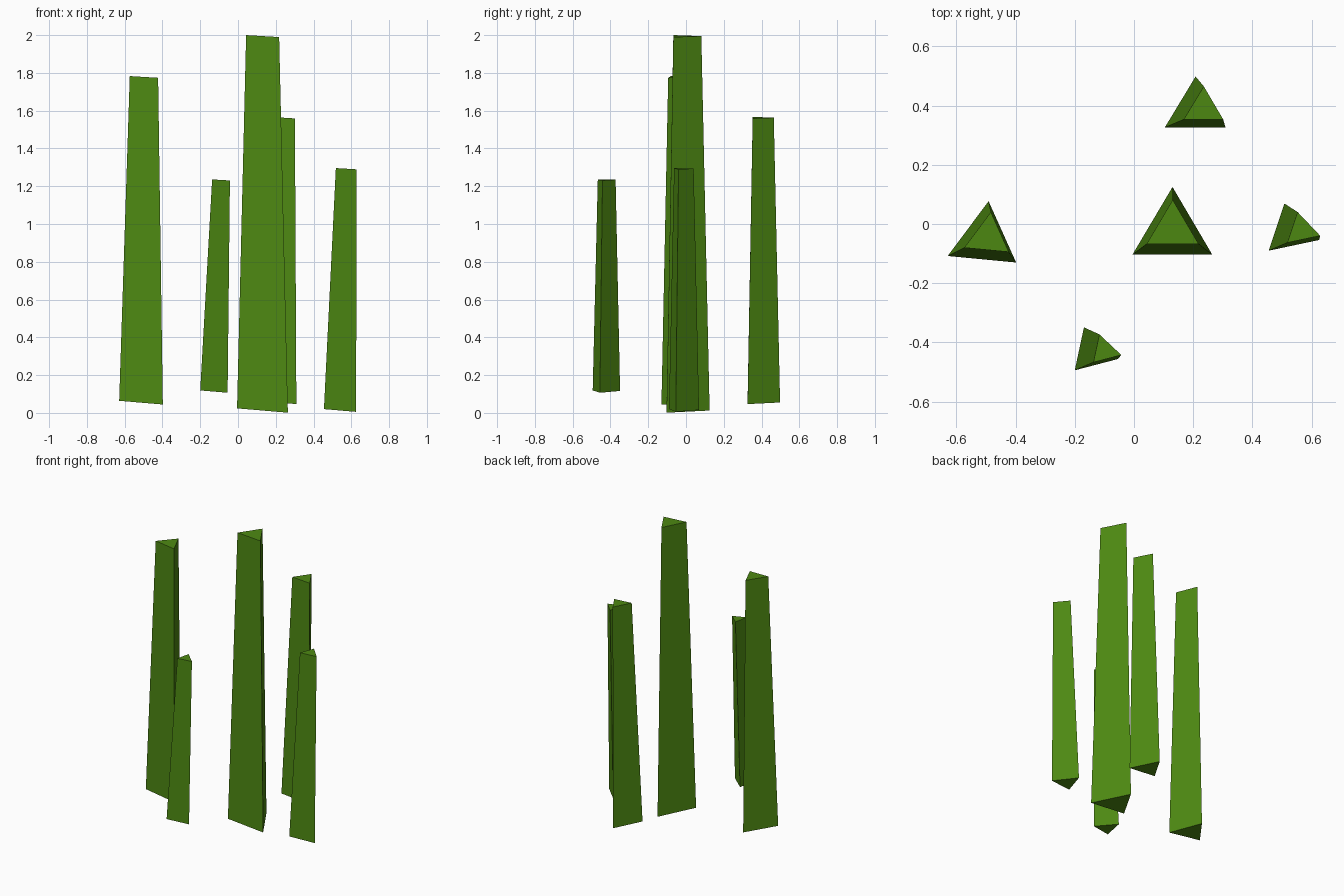
import bpy, bmesh

if "Cube" in bpy.data.objects:
    bpy.data.objects.remove(bpy.data.objects["Cube"])

green = bpy.data.materials.new("grass_green")
green.diffuse_color = (0.075, 0.25, 0.006, 1)
green.use_nodes = True
green.node_tree.nodes["Principled BSDF"].inputs["Base Color"].default_value = green.diffuse_color

TAPER = 0.65        # tip size relative to base
BASE_SLOPE = 0.085  # caps drop slightly towards +x
TIP_SLOPE = 0.06


def blade(name, base, base_z, tip_corner, tip_z):
    """Tapered three-sided blade; base and tip triangles are similar."""
    bm = bmesh.new()
    x0, y0 = base[0]
    bottom, top = [], []
    for x, y in base:
        dx, dy = x - x0, y - y0
        bottom.append(bm.verts.new((x, y, base_z - BASE_SLOPE * dx)))
        top.append(bm.verts.new((tip_corner[0] + TAPER * dx,
                                 tip_corner[1] + TAPER * dy,
                                 tip_z - TIP_SLOPE * TAPER * dx)))
    # caps and sides
    bm.faces.new(bottom[::-1])
    bm.faces.new(top)
    for i in range(3):
        j = (i + 1) % 3
        bm.faces.new((bottom[i], bottom[j], top[j], top[i]))
    bmesh.ops.recalc_face_normals(bm, faces=bm.faces)
    mesh = bpy.data.meshes.new(name)
    bm.to_mesh(mesh)
    bm.free()
    mesh.materials.append(green)
    bpy.context.collection.objects.link(bpy.data.objects.new(name, mesh))


# five separate blades: base triangle, base height, tip corner, tip height
blade("center_blade", [(-0.005, -0.103), (0.264, -0.103), (0.13, 0.125)],
      0.024, (0.043, -0.067), 2.0)
blade("left_blade", [(-0.629, -0.108), (-0.398, -0.13), (-0.491, 0.077)],
      0.064, (-0.573, -0.08), 1.783)
blade("back_blade", [(0.104, 0.326), (0.309, 0.326), (0.208, 0.498)],
      0.064, (0.168, 0.353), 1.567)
blade("right_blade", [(0.455, -0.09), (0.625, -0.054), (0.508, 0.069)],
      0.02, (0.518, -0.063), 1.296)
blade("front_blade", [(-0.2, -0.494), (-0.055, -0.456), (-0.169, -0.349)],
      0.119, (-0.137, -0.467), 1.236)
